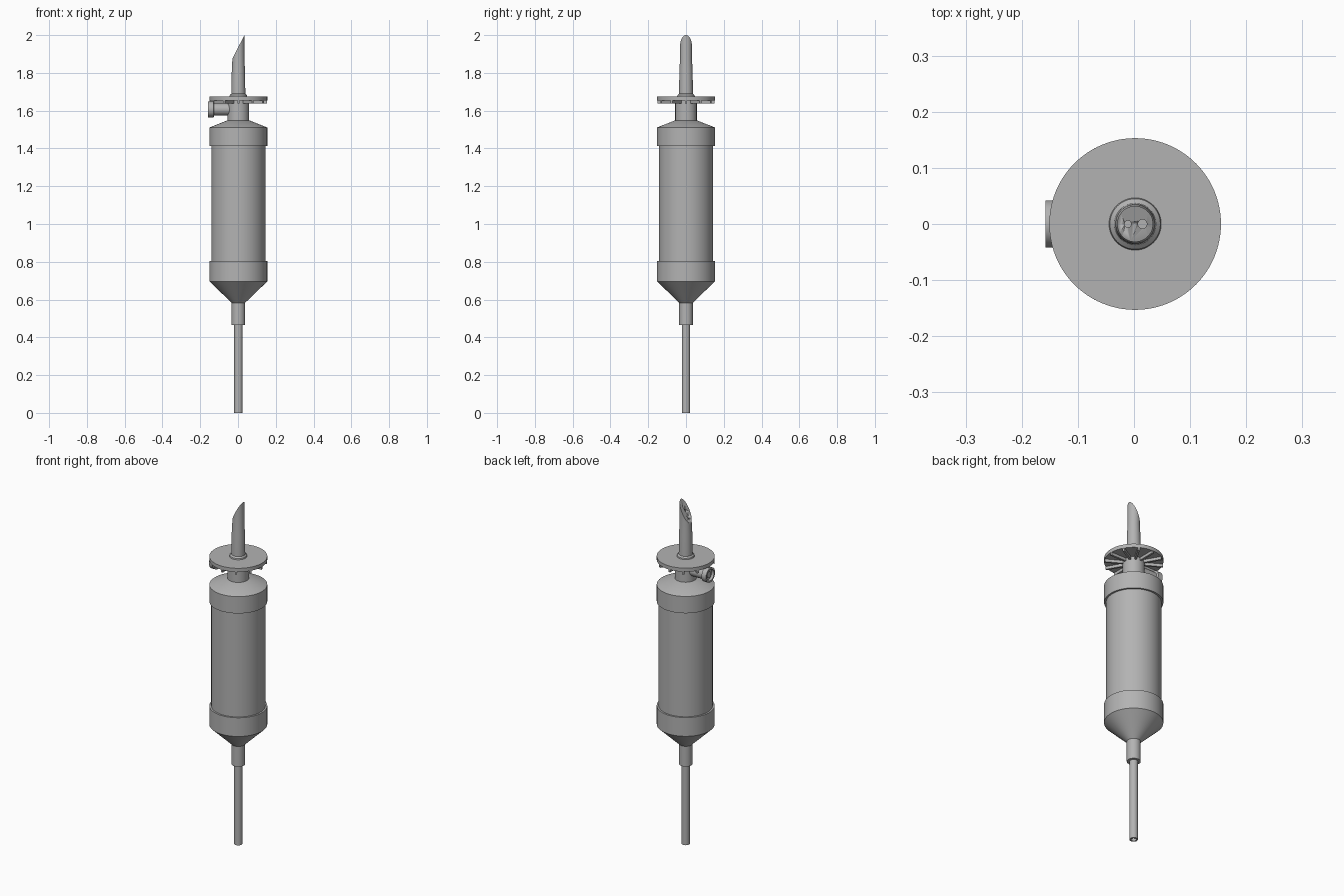
import bpy, bmesh, math
from mathutils import Matrix

cube = bpy.data.objects.get("Cube")
if cube:
    bpy.data.objects.remove(cube, do_unlink=True)

AXIS_X = 0.002
grey = bpy.data.materials.new("mid grey plastic")
grey.use_nodes = True
grey.diffuse_color = (0.45, 0.45, 0.45, 1)
grey.node_tree.nodes["Principled BSDF"].inputs["Base Color"].default_value = grey.diffuse_color


def finish(name, bm, matrix=Matrix()):
    """Turn a bmesh into a smooth shaded object with sharp edges kept."""
    bmesh.ops.remove_doubles(bm, verts=bm.verts, dist=1e-6)
    bmesh.ops.recalc_face_normals(bm, faces=bm.faces)
    bm.transform(Matrix.Translation((AXIS_X, 0, 0)) @ matrix)
    mesh = bpy.data.meshes.new(name)
    bm.to_mesh(mesh)
    bm.free()
    obj = bpy.data.objects.new(name, mesh)
    bpy.context.collection.objects.link(obj)
    mesh.materials.append(grey)
    bpy.ops.object.select_all(action='DESELECT')
    obj.select_set(True)
    bpy.context.view_layer.objects.active = obj
    bpy.ops.object.shade_smooth_by_angle(angle=math.radians(30))
    return obj


def lathe_mesh(profile, sides=64):
    """Spin a closed (radius, height) outline around z."""
    bm = bmesh.new()
    verts = [bm.verts.new((r, 0, z)) for r, z in profile]
    edges = [bm.edges.new((a, b)) for a, b in zip(verts, verts[1:] + verts[:1])]
    bmesh.ops.spin(bm, geom=verts + edges, cent=(0, 0, 0), axis=(0, 0, 1),
                   angle=math.tau, steps=sides, use_duplicate=False)
    bmesh.ops.remove_doubles(bm, verts=bm.verts, dist=1e-6)
    # remove slivers left where the outline runs along the axis
    on_axis = [e for e in bm.edges if all(v.co.xy.length < 1e-6 for v in e.verts)]
    bmesh.ops.delete(bm, geom=on_axis, context='EDGES')
    return bm


def lathe(name, profile, sides=64, matrix=Matrix()):
    return finish(name, lathe_mesh(profile, sides), matrix)


# Outlet tubing, open at the bottom
lathe("outlet_tube", [(0.022, 0), (0.022, 0.47), (0.014, 0.47), (0.014, 0)], 32)
lathe("outlet_socket", [(0.022, 0.465), (0.036, 0.465), (0.036, 0.59), (0.022, 0.59)], 40)

# Drip chamber: lower cap with funnel, clear barrel, upper cap with neck
lathe("lower_cap", [(0.022, 0.583), (0.036, 0.583), (0.153, 0.696), (0.153, 0.805),
                    (0.143, 0.805), (0.143, 0.70), (0.022, 0.595)])
lathe("barrel", [(0.143, 0.70), (0.143, 1.51), (0.137, 1.51), (0.137, 0.70)])
lathe("upper_cap", [(0, 1.549), (0.057, 1.549), (0.153, 1.511), (0.153, 1.413),
                    (0.143, 1.413), (0.143, 1.505), (0, 1.53)])
lathe("neck", [(0, 1.54), (0.057, 1.54), (0.057, 1.655), (0, 1.655)])

# Finger flange with radial stiffening ribs underneath
lathe("finger_flange", [(0, 1.655), (0.153, 1.655), (0.153, 1.676), (0, 1.676)], 96)
bm = bmesh.new()
RIBS = 12
for i in range(RIBS):
    turn = Matrix.Rotation(math.tau * i / RIBS, 4, 'Z')
    bmesh.ops.create_cube(bm, size=1, matrix=turn @ Matrix.Translation((0.1, 0, 1.648))
                          @ Matrix.Diagonal((0.104, 0.011, 0.018, 1)))
finish("flange_ribs", bm)

# Side air vent, a stepped tube with a recessed end
to_left = Matrix.Translation((0, 0, 1.607)) @ Matrix.Rotation(-math.pi / 2, 4, 'Y')
lathe("air_vent", [(0, 0.04), (0.032, 0.04), (0.032, 0.128), (0.042, 0.131),
                   (0.042, 0.16), (0.032, 0.16), (0.032, 0.145), (0.018, 0.145),
                   (0.018, 0.152), (0, 0.152)], 40, to_left)

# Spike: flared collar and slightly tapered shaft cut off at a slant
lathe("spike_collar", [(0, 1.674), (0.047, 1.674), (0.045, 1.683), (0.037, 1.69), (0, 1.69)], 48)
bm = lathe_mesh([(0, 1.68), (0.037, 1.68), (0.035, 1.81), (0.032, 1.87), (0.032, 2.05), (0, 2.05)], 48)
cut = bmesh.ops.bisect_plane(bm, geom=bm.verts[:] + bm.edges[:] + bm.faces[:],
                             plane_co=(0.032, 0, 2.0), plane_no=(-0.125, 0, 0.064),
                             clear_outer=True)
rim = [e for e in cut["geom_cut"] if isinstance(e, bmesh.types.BMEdge)]
bmesh.ops.contextual_create(bm, geom=rim)
spike = finish("spike", bm)

# Two fluid channels opening on the slanted face
for name, x, radius in (("left_channel", 0.013, 0.008), ("right_channel", -0.013, 0.006)):
    cutter = lathe(name + "_cutter", [(0, 1.75), (radius, 1.75), (radius, 2.1), (0, 2.1)], 20,
                   Matrix.Translation((x, 0, 0)))
    cutter.hide_render = True
    cutter.hide_viewport = True
    cutter.display_type = 'WIRE'
    mod = spike.modifiers.new(name, 'BOOLEAN')
    mod.operation = 'DIFFERENCE'
    mod.solver = 'EXACT'
    mod.object = cutter
